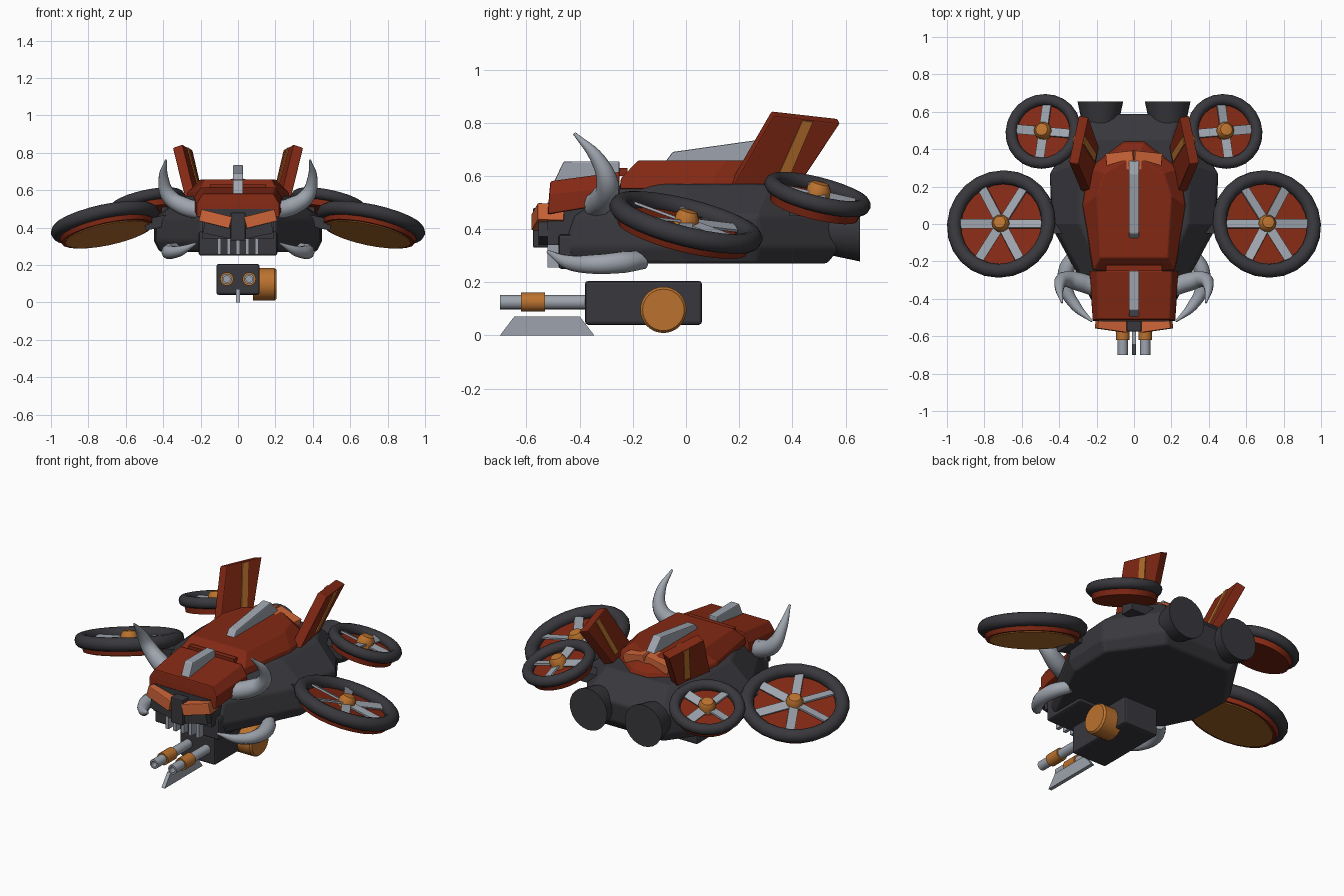
import bpy, bmesh, math
from mathutils import Matrix, Vector

if "Cube" in bpy.data.objects:
    bpy.data.objects.remove(bpy.data.objects["Cube"])


def material(name, rgb):
    m = bpy.data.materials.new(name)
    m.use_nodes = True
    m.diffuse_color = (*rgb, 1)
    m.node_tree.nodes["Principled BSDF"].inputs["Base Color"].default_value = (*rgb, 1)
    return m


DARK = material("charcoal", (0.04, 0.04, 0.047))
RED = material("rust_red", (0.23, 0.022, 0.007))
GREY = material("steel_grey", (0.34, 0.37, 0.42))
BRASS = material("brass_orange", (0.5, 0.17, 0.028))
CORAL = material("bright_orange", (0.62, 0.13, 0.04))

T = Matrix.Translation


def rot(deg, axis):
    return Matrix.Rotation(math.radians(deg), 4, axis)


def flip(s):
    return Matrix.Diagonal((s, 1, 1, 1))


def finish(name, bm, mat, M=Matrix(), bevel=0, smooth=True):
    bm.transform(M)
    bmesh.ops.remove_doubles(bm, verts=bm.verts, dist=1e-5)
    bmesh.ops.recalc_face_normals(bm, faces=bm.faces)
    me = bpy.data.meshes.new(name)
    bm.to_mesh(me)
    bm.free()
    me.materials.append(mat)
    ob = bpy.data.objects.new(name, me)
    bpy.context.collection.objects.link(ob)
    if bevel:
        b = ob.modifiers.new("soft_edges", "BEVEL")
        b.width, b.segments = bevel, 2
    if smooth:
        bpy.ops.object.select_all(action="DESELECT")
        ob.select_set(True)
        bpy.context.view_layer.objects.active = ob
        bpy.ops.object.shade_smooth_by_angle(angle=math.radians(35))
    return ob


def box(name, size, mat, M=Matrix(), bevel=0):
    bm = bmesh.new()
    bmesh.ops.create_cube(bm, size=1)
    bm.transform(Matrix.Diagonal((*size, 1)))
    return finish(name, bm, mat, M, bevel, False)


def loft(name, rings, mat, M=Matrix(), bevel=0):
    """Skin equal-length rings of 3D points and cap both ends."""
    bm = bmesh.new()
    vs = [[bm.verts.new(p) for p in r] for r in rings]
    n = len(vs[0])
    for a, b in zip(vs, vs[1:]):
        for i in range(n):
            bm.faces.new((a[i], a[(i + 1) % n], b[(i + 1) % n], b[i]))
    bm.faces.new(vs[0])
    bm.faces.new(vs[-1])
    return finish(name, bm, mat, M, bevel, False)


def sym(half, z):
    """Mirror a half plan outline; z is a number or a function of y."""
    pts = half + [(-x, y) for x, y in reversed(half)]
    return [(x, y, z(y) if callable(z) else z) for x, y in pts]


def slab(name, profile, width, mat, M=Matrix(), bevel=0):
    """Extrude a (y, z) side profile across x."""
    rings = [[(x, y, z) for y, z in profile] for x in (-width / 2, width / 2)]
    return loft(name, rings, mat, M, bevel)


def lathe(name, profile, mat, M=Matrix(), n=24):
    """Revolve a closed (radius, z) profile about z."""
    bm = bmesh.new()
    k = len(profile)
    grid = [[bm.verts.new((r * math.cos(t), r * math.sin(t), z)) for r, z in profile]
            for t in (2 * math.pi * i / n for i in range(n))]
    for i in range(n):
        a, b = grid[i], grid[(i + 1) % n]
        for j in range(k):
            bm.faces.new((a[j], b[j], b[(j + 1) % k], a[(j + 1) % k]))
    bmesh.ops.dissolve_degenerate(bm, dist=1e-6, edges=bm.edges)
    return finish(name, bm, mat, M)


def cyl(name, r0, r1, z0, z1, mat, M=Matrix(), n=24):
    return lathe(name, [(0, z0), (r0, z0), (r1, z1), (0, z1)], mat, M, n)


def horn(name, pts, radii, mat):
    cu = bpy.data.curves.new(name, "CURVE")
    cu.dimensions = "3D"
    cu.bevel_depth, cu.bevel_resolution, cu.resolution_u = 1, 3, 6
    cu.use_fill_caps = True
    sp = cu.splines.new("BEZIER")
    sp.bezier_points.add(len(pts) - 1)
    for bp, p, r in zip(sp.bezier_points, pts, radii):
        bp.co, bp.radius = p, r
        bp.handle_left_type = bp.handle_right_type = "AUTO"
    cu.materials.append(mat)
    ob = bpy.data.objects.new(name, cu)
    bpy.context.collection.objects.link(ob)
    bpy.ops.object.select_all(action="DESELECT")
    ob.select_set(True)
    bpy.context.view_layer.objects.active = ob
    bpy.ops.object.convert(target="MESH")
    bpy.ops.object.shade_smooth_by_angle(angle=math.radians(50))


def rotor(name, M, R, minor, blades, turn, plate):
    tyre = [(R + minor * math.cos(a), minor * math.sin(a))
            for a in (2 * math.pi * i / 12 for i in range(12))]
    lathe(name + "_ring", tyre, DARK, M)
    cyl(name + "_shroud", R * 0.97, R * 1.02, -0.062, -0.016, RED, M)
    if plate:
        cyl(name + "_underside", R * 0.9, R * 0.9, -0.067, -0.06, BRASS, M)
    hub = 0.047
    lathe(name + "_hub", [(0, -0.02), (hub, -0.02), (hub, 0.025), (hub * 0.7, 0.045), (0, 0.05)],
          BRASS, M, 10)
    for i in range(blades):
        box(name + "_blade", (R - 0.03, 0.05, 0.01), GREY,
            M @ rot(turn + 360 / blades * i, "Z") @ T((R / 2 + 0.01, 0, 0.002)) @ rot(14, "X"))


# Hull, from the bottom outline up to the deck
loft("hull", [
    sym([(0.19, -0.45), (0.41, 0.0), (0.42, 0.26), (0.22, 0.53)], 0.27),
    sym([(0.2, -0.46), (0.44, -0.02), (0.45, 0.27), (0.25, 0.58)], 0.33),
    sym([(0.2, -0.42), (0.43, 0.0), (0.45, 0.27), (0.24, 0.59)], 0.45),
    sym([(0.18, -0.24), (0.29, 0.0), (0.29, 0.32), (0.2, 0.46)], 0.57)], DARK, bevel=0.012)
box("chin", (0.42, 0.28, 0.13), DARK, T((0, -0.34, 0.315)), 0.012)
box("nose_core", (0.38, 0.24, 0.16), DARK, T((0, -0.4, 0.42)))
for i in range(5):
    box("grille_bar", (0.02, 0.06, 0.085), GREY, T((0.05 * (i - 2), -0.49, 0.298)))

# Red hood and roof
hood = [(0.22, -0.52), (0.24, -0.25)]
hood_top = [(0.19, -0.51), (0.2, -0.25)]
loft("hood", [sym(hood, lambda y: 0.455 if y < -0.4 else 0.5),
              sym([(0.22, -0.515), (0.235, -0.25)], lambda y: 0.53 if y < -0.4 else 0.56),
              sym(hood_top, lambda y: 0.58 if y < -0.4 else 0.615)], RED, bevel=0.006)
box("hood_hinge", (0.3, 0.03, 0.03), RED, T((0, -0.235, 0.615)))
loft("roof", [sym([(0.22, -0.25), (0.28, 0.1), (0.25, 0.3), (0.06, 0.45)], 0.55),
              sym([(0.215, -0.245), (0.27, 0.1), (0.24, 0.29), (0.05, 0.43)], 0.59),
              sym([(0.18, -0.18), (0.2, 0.15), (0.16, 0.27), (0.03, 0.35)], 0.658)], RED, bevel=0.006)
slab("front_crest", [(-0.5, 0.57), (-0.46, 0.655), (-0.25, 0.655), (-0.25, 0.6)], 0.055, GREY, bevel=0.006)
slab("rear_crest", [(-0.08, 0.65), (-0.05, 0.69), (0.27, 0.735), (0.35, 0.65)], 0.055, GREY, bevel=0.006)
box("snout", (0.08, 0.08, 0.15), DARK, T((0, -0.535, 0.405)), 0.006)

SPINE = rot(90, "X")  # points a lathe along -y
for s in (1, -1):
    F = flip(s)
    side = "left" if s > 0 else "right"
    # Brows, front and rear
    box(side + "_brow", (0.17, 0.1, 0.065), CORAL,
        F @ T((0.115, -0.52, 0.445)) @ rot(-14, "Y") @ rot(8, "Z"), 0.004)
    box(side + "_cheek", (0.15, 0.1, 0.06), DARK, F @ T((0.11, -0.505, 0.385)) @ rot(-12, "Y"))
    box(side + "_rear_brow", (0.15, 0.1, 0.05), CORAL,
        F @ T((0.07, 0.335, 0.625)) @ rot(14, "Y") @ rot(-6, "Z"), 0.004)
    # Tail fins with a stripe through both faces
    P = F @ T((0.235, 0.3, 0.57)) @ rot(10, "Z") @ rot(19, "Y")
    slab(side + "_fin", [(-0.13, 0), (0.01, 0.28), (0.265, 0.25), (0.12, 0)], 0.055, RED, P, 0.005)
    slab(side + "_fin_stripe", [(0.035, 0.03), (0.12, 0.262), (0.16, 0.257), (0.08, 0.03)], 0.066, BRASS, P)
    # Exhausts
    cyl(side + "_exhaust", 0.122, 0.085, -0.655, -0.48, DARK, F @ T((0.18, 0, 0.40)) @ SPINE)
    # Horns and tusks
    horn(side + "_horn", [(s * x, y, z) for x, y, z in (
        (0.2, -0.34, 0.49), (0.29, -0.31, 0.515), (0.37, -0.295, 0.57),
        (0.398, -0.33, 0.66), (0.385, -0.42, 0.76))], (0.05, 0.05, 0.042, 0.028, 0.006), GREY)
    horn(side + "_tusk", [(s * x, y, z) for x, y, z in (
        (0.31, -0.16, 0.285), (0.36, -0.24, 0.275), (0.365, -0.34, 0.268),
        (0.31, -0.44, 0.275), (0.225, -0.52, 0.315))], (0.036, 0.042, 0.038, 0.028, 0.006), GREY)
    # Rotors and their arms
    tilt = rot(12, "Y") @ rot(-14, "X")
    rotor(side + "_front_rotor", F @ T((0.71, 0, 0.425)) @ tilt, 0.258, 0.038, 6, 0, True)
    rotor(side + "_rear_rotor", F @ T((0.485, 0.495, 0.53)) @ tilt, 0.175, 0.031, 4, 5, False)
    box(side + "_front_arm", (0.16, 0.14, 0.06), DARK, F @ T((0.42, 0.02, 0.43)) @ rot(12, "Y"))
    box(side + "_rear_arm", (0.16, 0.08, 0.06), DARK, F @ T((0.33, 0.43, 0.48)))
    # Twin barrels
    B = F @ T((0.06, 0, 0.125)) @ SPINE
    lathe(side + "_barrel", [(0, 0.36), (0.027, 0.36), (0.027, 0.70), (0.017, 0.70), (0.017, 0.66), (0, 0.66)],
          GREY, B, 16)
    cyl(side + "_barrel_sleeve", 0.036, 0.036, 0.53, 0.62, BRASS, B, 16)

# Underslung gun
box("gun_body", (0.23, 0.44, 0.165), DARK, T((0, -0.16, 0.1225)), 0.012)
slab("gun_blade", [(-0.7, 0), (-0.645, 0.072), (-0.4, 0.072), (-0.345, 0)], 0.022, GREY)
lathe("ammo_drum", [(0, 0.08), (0.087, 0.08), (0.087, 0.195), (0.078, 0.206), (0, 0.206)], BRASS,
      T((0, -0.085, 0.096)) @ rot(90, "Y"), 32)
